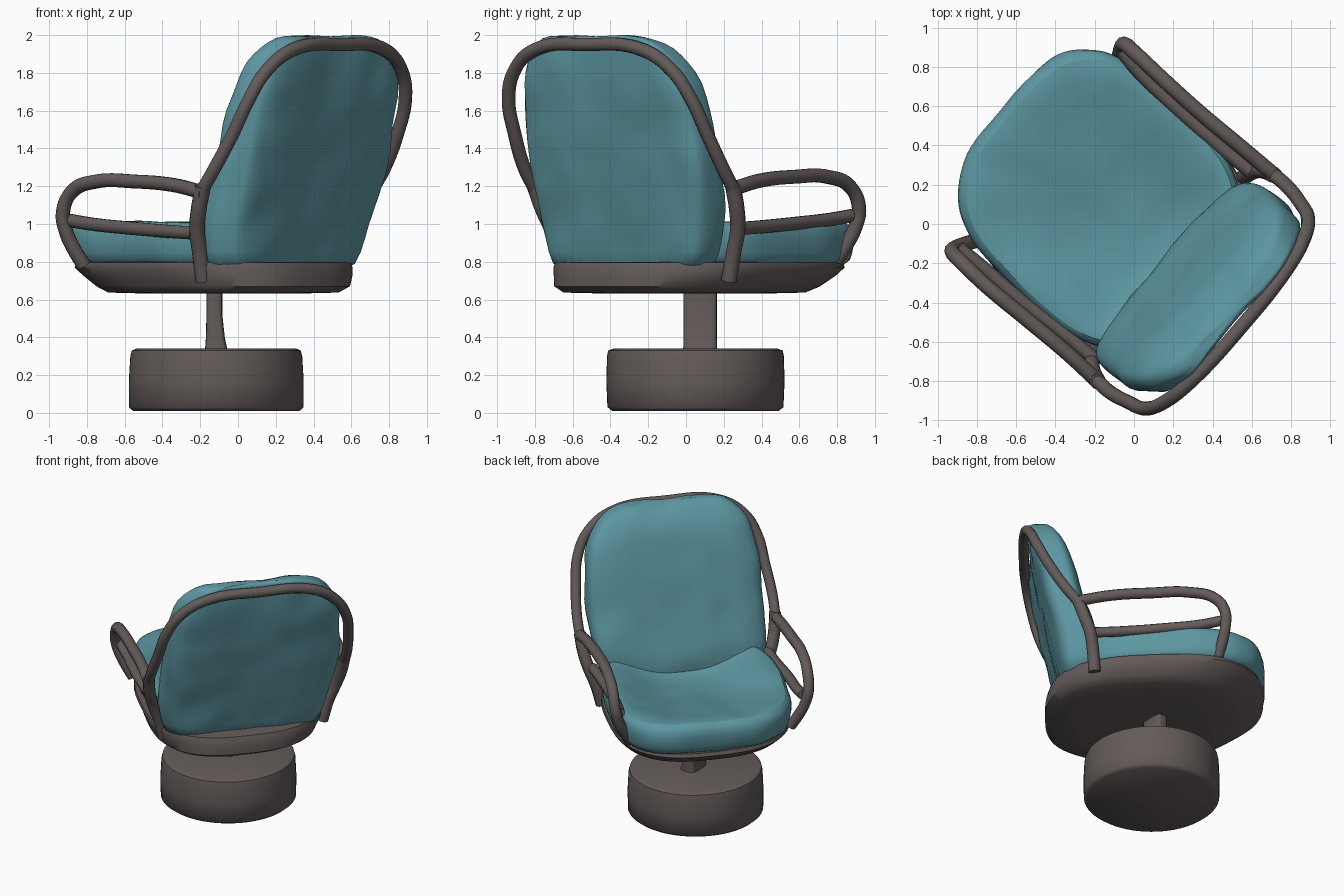
import bpy, bmesh, math
from mathutils import Vector, noise

if "Cube" in bpy.data.objects:
    bpy.data.objects.remove(bpy.data.objects["Cube"])

T = math.radians(46)


def chair(u, v, z):
    """Chair space (u = sideways, v = forward) to world: the seat is swivelled."""
    u0 = u - 0.06
    v0 = v + 0.06 * u
    return Vector((u0 * math.cos(T) - v0 * math.sin(T),
                   u0 * math.sin(T) + v0 * math.cos(T), z))


def world(x, y, z):
    return Vector((x, y, z))


def material(name, rgb):
    m = bpy.data.materials.new(name)
    m.diffuse_color = (*rgb, 1)
    m.use_nodes = True
    m.node_tree.nodes["Principled BSDF"].inputs["Base Color"].default_value = m.diffuse_color
    return m


TEAL = material("teal_fabric", (0.11, 0.31, 0.36))
BROWN = material("weathered_brown", (0.125, 0.105, 0.1))


def finish(ob, mat):
    ob.data.materials.clear()
    ob.data.materials.append(mat)
    bpy.ops.object.select_all(action='DESELECT')
    ob.select_set(True)
    bpy.context.view_layer.objects.active = ob
    if ob.type == 'CURVE':
        bpy.ops.object.convert(target='MESH')
        ob = bpy.context.object
    bpy.ops.object.shade_smooth_by_angle(angle=math.radians(50))
    return ob


def loft(name, rings, power, mat, place=chair, n=48, subdiv=0, shape=None, rough=0):
    """Stack superellipse rings (z, centre u, centre v, half u, half v)."""
    bm = bmesh.new()
    loops = []
    for z, cu, cv, a, b in rings:
        loop = []
        for i in range(n):
            t = 2 * math.pi * i / n
            c, s = math.cos(t), math.sin(t)
            eu = math.copysign(abs(c) ** (2 / power), c)
            ev = math.copysign(abs(s) ** (2 / power), s)
            p = (cu + a * eu, cv + b * ev, z)
            if shape:
                p = shape(*p, eu, ev)
            loop.append(bm.verts.new(place(*p)))
        loops.append(loop)
    for lo, hi in zip(loops, loops[1:]):
        for i in range(n):
            j = (i + 1) % n
            bm.faces.new((lo[i], lo[j], hi[j], hi[i]))
    bm.faces.new(loops[0][::-1])
    bm.faces.new(loops[-1])
    bmesh.ops.recalc_face_normals(bm, faces=bm.faces)
    me = bpy.data.meshes.new(name)
    bm.to_mesh(me)
    bm.free()
    ob = bpy.data.objects.new(name, me)
    bpy.context.collection.objects.link(ob)
    finish(ob, mat)
    if subdiv:
        mod = ob.modifiers.new("smooth", 'SUBSURF')
        mod.levels = mod.render_levels = subdiv
        bpy.ops.object.modifier_apply(modifier=mod.name)
    if rough:  # soft lumps in the fabric
        normals = [v.normal.copy() for v in ob.data.vertices]
        for v, nrm in zip(ob.data.vertices, normals):
            v.co += nrm * rough * noise.noise(v.co * 5)
    return ob


def tube(name, pts, radius, mat=BROWN):
    cu = bpy.data.curves.new(name, 'CURVE')
    cu.dimensions = '3D'
    cu.bevel_depth = radius
    cu.bevel_resolution = 3
    cu.resolution_u = 8
    cu.use_fill_caps = True
    sp = cu.splines.new('BEZIER')
    sp.bezier_points.add(len(pts) - 1)
    for bp, (u, v, z) in zip(sp.bezier_points, pts):
        # the worn frame sags to the right towards its rear and top
        sag = .045 * min(1, max(0, (.3 - v) / .6)) + .015 * min(1, max(0, (z - 1.2) * 3))
        bp.co = chair(u + sag, v, z)
        bp.handle_left_type = bp.handle_right_type = 'AUTO'
    ob = bpy.data.objects.new(name, cu)
    bpy.context.collection.objects.link(ob)
    return finish(ob, mat)


# Drum base and column
loft("drum_base", [(0.01, -.115, .05, .44, .44), (0.03, -.115, .05, .463, .466),
                   (0.17, -.115, .05, .463, .472), (0.30, -.115, .05, .455, .468),
                   (0.33, -.115, .05, .447, .462), (0.342, -.115, .05, .42, .43)],
     2, BROWN, place=world, n=64)
loft("column", [(0.33, -.115, .075, .06, .09), (0.40, -.12, .075, .05, .088),
                (0.52, -.125, .075, .042, .088), (0.65, -.125, .075, .042, .088)],
     5, BROWN, place=world, n=32)

# Seat shell underneath
loft("seat_shell", [(.632, 0, .05, .35, .42), (.637, 0, .05, .53, .61),
                    (.67, .01, .06, .58, .675), (.73, .02, .11, .61, .725),
                    (.77, .02, .14, .63, .745), (.795, .02, .14, .625, .735),
                    (.80, .02, .14, .57, .69)], 2.7, BROWN, n=64)

# Seat cushion, sinking towards the backrest
loft("seat_cushion", [(.76, .03, .22, .57, .62), (.80, .03, .22, .61, .66),
                      (.89, .03, .22, .63, .68), (.97, .03, .22, .63, .675),
                      (1.02, .03, .21, .60, .64), (1.01, .03, .18, .53, .58),
                      (.965, .03, .10, .40, .44), (.90, .03, .00, .25, .26),
                      (.87, .03, -.06, .08, .10)], 3.2, TEAL, subdiv=1, rough=.012)


# Backrest cushion: centre, half width, rear and front positions at each height
def back_shape(u, v, z, eu, ev):
    if ev < 0:
        v += 0.03 * max(0, 1 - eu * eu)           # hollow rear
        if eu < 0:
            u -= 0.05 * eu * min(1, -2 * ev)      # rear narrows on the left
    else:
        v -= 0.02 * max(0, 1 - eu * eu)
    return u, v, z


profile = [(.72, .00, .53, -.51, -.22), (.85, .005, .555, -.53, -.21),
           (1.0, .02, .59, -.565, -.21), (1.15, .045, .615, -.605, -.26),
           (1.3, .05, .62, -.64, -.31), (1.45, .055, .62, -.675, -.35),
           (1.6, .055, .61, -.70, -.385), (1.75, .055, .585, -.735, -.44),
           (1.86, .055, .545, -.75, -.485), (1.94, .055, .475, -.755, -.54),
           (1.985, .05, .39, -.75, -.60), (2.0, .05, .27, -.73, -.65)]
loft("backrest_cushion", [(z, c, (r + f) / 2, w, (f - r) / 2) for z, c, w, r, f in profile],
     3.8, TEAL, subdiv=1, shape=back_shape, rough=.015)

# Frame hoop around the back
half = [(.69, -.38, 1.18), (.69, -.47, 1.3), (.67, -.57, 1.47), (.635, -.66, 1.66),
        (.55, -.71, 1.81), (.38, -.745, 1.92)]
tube("back_hoop", [(-u, v, z) for u, v, z in half] + [(0, -.76, 1.95)] + half[::-1], .036)

# Armrests, posts and seat rims on both sides
for s, side in ((-1, "left"), (1, "right")):
    rise = .025 if s > 0 else 0   # the right armrest sits a little higher
    def m(pts, lift=0):
        return [(s * u, v + lift * .8, z + lift) for u, v, z in pts]
    tube(side + "_armrest", m([(.69, -.39, 1.165), (.685, -.18, 1.205), (.685, .1, 1.225),
                               (.69, .36, 1.225), (.69, .54, 1.17), (.685, .61, 1.06),
                               (.66, .61, .96), (.62, .59, .87), (.57, .56, .78)], rise), .038)
    tube(side + "_post", m([(.69, -.385, 1.2), (.675, -.34, 1.08), (.645, -.30, .97),
                            (.60, -.28, .85), (.56, -.27, .70)]), .042)
    tube(side + "_seat_rim", m([(.62, -.30, .95), (.62, -.1, .96), (.63, .2, .98),
                                (.635, .45, 1.0), (.65, .60, 1.02)], rise), .036)
